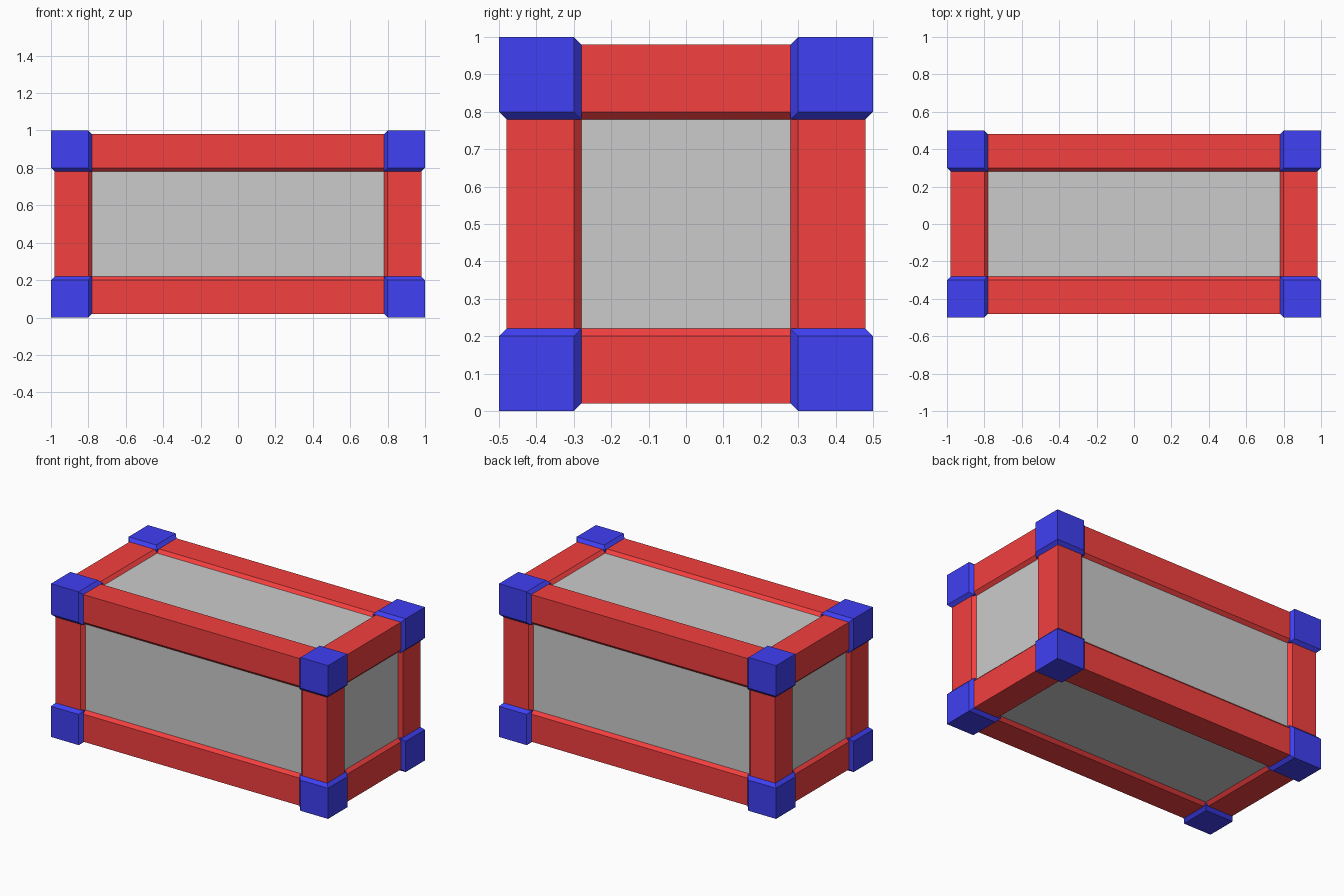
import bpy, bmesh
from itertools import product
from mathutils import Matrix, Vector

if "Cube" in bpy.data.objects:
    bpy.data.objects.remove(bpy.data.objects["Cube"])

HALF = Vector((1.0, 0.5, 0.5))      # half size of the crate
LIFT = Vector((0, 0, 0.5))          # stands on z = 0
STEP = 0.02                         # chamfer and step depth
REACH = 0.22                        # how far the frame reaches inward


def material(name, rgb):
    m = bpy.data.materials.new(name)
    m.diffuse_color = (*rgb, 1)
    m.use_nodes = True
    m.node_tree.nodes["Principled BSDF"].inputs["Base Color"].default_value = m.diffuse_color
    return m


def block(name, lo, hi, signs=(0, 0, 0), mat=None):
    """Box from lo to hi; edges between outward and inward faces are chamfered."""
    lo, hi, signs = Vector(lo), Vector(hi), Vector(signs)
    bm = bmesh.new()
    bmesh.ops.create_cube(bm, size=1)
    bmesh.ops.transform(bm, verts=bm.verts, matrix=Matrix.Translation(
        (lo + hi) / 2 + LIFT) @ Matrix.Diagonal((*(hi - lo), 1)))
    bm.normal_update()
    edges = []
    for e in bm.edges:
        a, b = (round(f.normal.dot(signs)) for f in e.link_faces)
        if a * b < 0:
            edges.append(e)
    if edges:
        bmesh.ops.bevel(bm, geom=edges, offset=STEP, segments=1,
                        affect='EDGES', profile=0.5)
    mesh = bpy.data.meshes.new(name)
    bm.to_mesh(mesh)
    bm.free()
    if mat:
        mesh.materials.append(mat)
    ob = bpy.data.objects.new(name, mesh)
    bpy.context.collection.objects.link(ob)


blue = material("corner_blue", (0.05, 0.05, 0.9))
red = material("frame_red", (0.9, 0.05, 0.05))

# grey panels: one inner box recessed behind the frame
inner = HALF - Vector((2 * STEP,) * 3)
block("panels", -inner, inner)

# signs with no zero give a corner, with one zero an edge beam
for signs in product((-1, 0, 1), repeat=3):
    zeros = signs.count(0)
    if zeros > 1:
        continue
    inset = STEP * zeros
    lo, hi = [], []
    for h, s in zip(HALF, signs):
        ends = sorted((s * (h - inset), s * (h - REACH))) if s else (REACH - h, h - REACH)
        lo.append(ends[0])
        hi.append(ends[1])
    if zeros:
        block("edge_beam_" + "xyz"[signs.index(0)], lo, hi, signs, red)
    else:
        block("corner_block", lo, hi, signs, blue)
